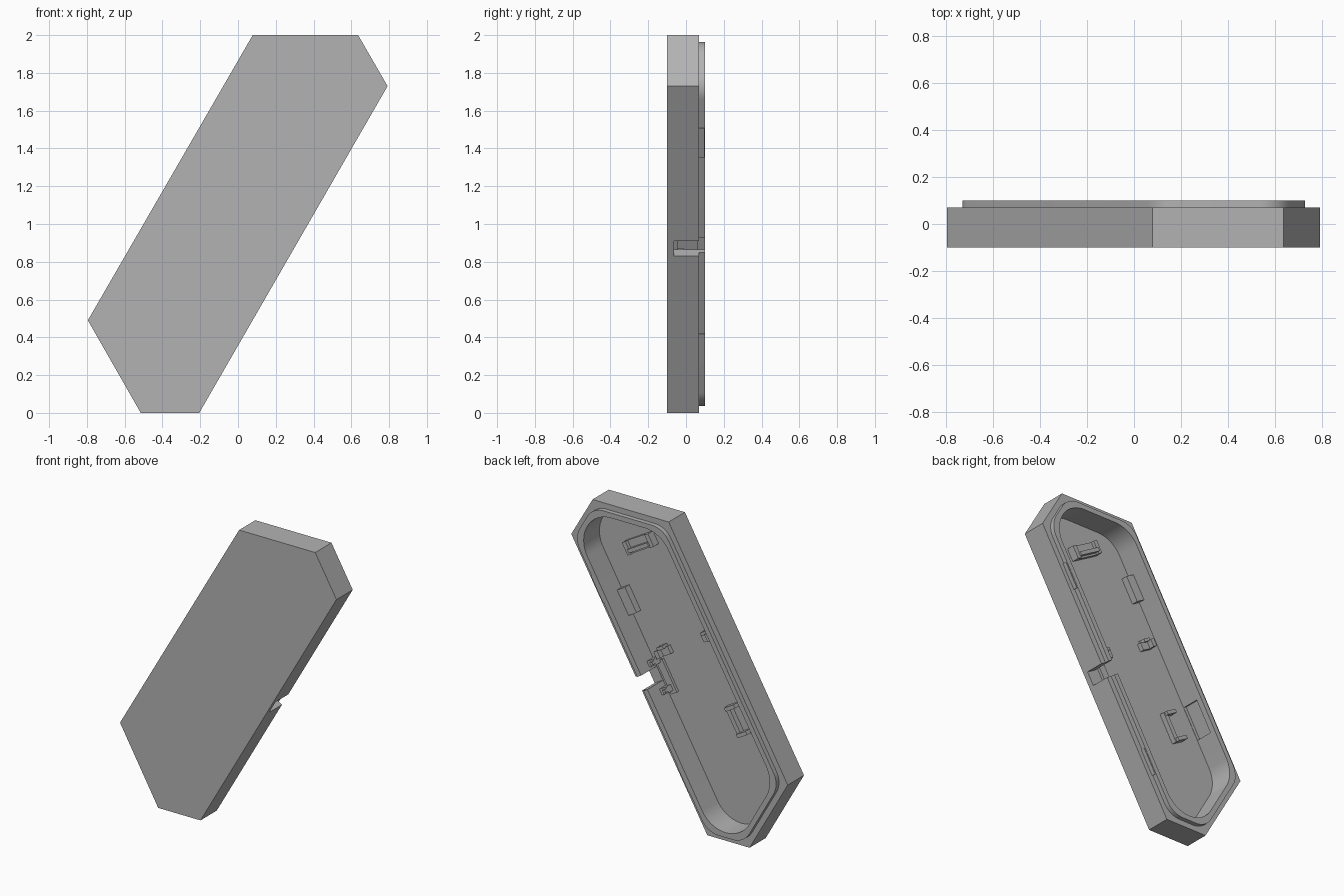
import bpy, bmesh, math
from mathutils import Vector, Matrix

cube = bpy.data.objects.get("Cube")
if cube:
    bpy.data.objects.remove(cube, do_unlink=True)

grey = bpy.data.materials.new("plain_grey")
grey.use_nodes = True
COLOR = (0.45, 0.45, 0.45, 1)
grey.diffuse_color = COLOR
grey.node_tree.nodes["Principled BSDF"].inputs["Base Color"].default_value = COLOR

# Case frame: first axis along the long edges, second across, third to the back
C, S = math.cos(math.radians(30)), 0.5
FRAME = Matrix(((S, C, 0, 0), (0, 0, 1, 0), (C, -S, 0, 0), (0, 0, 0, 1)))
FLOOR, RIM, TOP = -0.065, 0.07, 0.1
LEFT_EDGE, RIGHT_EDGE = -0.18, -0.935
MIDDLE = (LEFT_EDGE + RIGHT_EDGE) / 2

corners = [(-0.515, 0), (-0.205, 0), (0.792, 1.73), (0.636, 2), (0.078, 2), (-0.795, 0.49)]
outline = [Vector((S * x + C * z, C * x - S * z)) for x, z in corners]


def rounded(inset, radius, steps=10):
    """Inset the outline and round its corners (every corner is 120 degrees)."""
    pts = []
    for i, p in enumerate(outline):
        to_prev = (outline[i - 1] - p).normalized()
        to_next = (outline[(i + 1) % len(outline)] - p).normalized()
        inward = (to_prev + to_next).normalized()
        center = p + inward * ((inset + radius) / C)
        if radius == 0:
            pts.append(center)
            continue
        start = Vector((-inward.x, -inward.y))
        turn = 1 if to_next.x * to_prev.y - to_next.y * to_prev.x > 0 else -1
        for k in range(steps + 1):
            ang = turn * math.radians(60) * (k / steps - 0.5)
            pts.append(center + Matrix.Rotation(ang, 2) @ start * radius)
    return pts


def finish(name, bm):
    bm.transform(FRAME)
    bmesh.ops.recalc_face_normals(bm, faces=bm.faces)
    me = bpy.data.meshes.new(name)
    bm.to_mesh(me)
    bm.free()
    me.materials.append(grey)
    ob = bpy.data.objects.new(name, me)
    bpy.context.collection.objects.link(ob)
    return ob


def prism(name, pts, low, high):
    bm = bmesh.new()
    face = bm.faces.new([bm.verts.new((p[0], p[1], low)) for p in pts])
    ext = bmesh.ops.extrude_face_region(bm, geom=[face])
    verts = [v for v in ext["geom"] if isinstance(v, bmesh.types.BMVert)]
    bmesh.ops.translate(bm, verts=verts, vec=(0, 0, high - low))
    return finish(name, bm)


def block(name, a, b, length, width, low, high):
    pts = [(a + i * length / 2, b + j * width / 2)
           for i, j in ((-1, -1), (1, -1), (1, 1), (-1, 1))]
    return prism(name, pts, low, high)


def combine(target, other, operation):
    mod = target.modifiers.new(operation.lower(), "BOOLEAN")
    mod.object, mod.operation, mod.solver = other, operation, "EXACT"
    bpy.context.view_layer.objects.active = target
    bpy.ops.object.modifier_apply(modifier=mod.name)
    bpy.data.objects.remove(other, do_unlink=True)


# Shell with raised lip, hollowed from the back
case = prism("case_shell", rounded(0, 0), -0.1, RIM)
combine(case, prism("lip", rounded(0.037, 0.14), RIM - 0.02, TOP), "UNION")
combine(case, prism("cavity", rounded(0.07, 0.2), FLOOR, 0.2), "DIFFERENCE")

# Cable notch through the left wall
combine(case, block("notch", 0.902, LEFT_EDGE, 0.092, 0.2, FLOOR + 0.002, 0.2), "DIFFERENCE")

# Wall recess and round button hole in the right wall
combine(case, block("recess", 0.48, -0.855, 0.22, 0.06, FLOOR + 0.002, 0.06), "DIFFERENCE")
bm = bmesh.new()
bmesh.ops.create_cone(bm, cap_ends=True, segments=40, radius1=0.06, radius2=0.06, depth=0.2,
                      matrix=Matrix.Translation((0.477, RIGHT_EDGE, -0.005))
                      @ Matrix.Rotation(math.pi / 2, 4, "X"))
combine(case, finish("hole", bm), "DIFFERENCE")

bpy.ops.object.select_all(action="DESELECT")
case.select_set(True)
bpy.context.view_layer.objects.active = case
bpy.ops.object.shade_smooth_by_angle(angle=math.radians(25))

BASE = FLOOR - 0.005

# Snap tabs on the outside of the lip
for label, a in (("upper", 1.53), ("lower", 0.274)):
    block(label + "_snap_tab", a, LEFT_EDGE - 0.036, 0.175, 0.016, RIM - 0.002, TOP - 0.002)

# Mirrored pairs: wall pads and small hooked posts
for label, side in (("left", 1), ("right", -1)):
    block(label + "_wall_pad", 1.385, MIDDLE + side * 0.277, 0.17, 0.07, BASE, -0.02)
    block(label + "_post_foot", 1.02, MIDDLE + side * 0.185, 0.05, 0.09, BASE, -0.035)
    block(label + "_post", 1.02, MIDDLE + side * 0.215, 0.05, 0.03, BASE, 0.0)
    block(label + "_post_cheek", 1.05, MIDDLE + side * 0.185, 0.02, 0.05, BASE, -0.015)

# Upper clip: low base, back rib and two end stops
block("clip_base", 1.69, MIDDLE, 0.085, 0.22, BASE, -0.035)
block("clip_rib", 1.672, MIDDLE, 0.025, 0.17, BASE, 0.0)
for label, side in (("left", 1), ("right", -1)):
    block(label + "_clip_stop", 1.69, MIDDLE + side * 0.095, 0.085, 0.03, BASE, -0.012)

# Button bracket facing the round hole
block("bracket_back", 0.483, -0.655, 0.2, 0.03, BASE, -0.03)
for label, a in (("upper", 0.571), ("lower", 0.395)):
    block(label + "_bracket_arm", a, -0.69, 0.024, 0.08, BASE, -0.01)

# Cable holder beside the notch
block("cable_ledge", 0.87, -0.3, 0.22, 0.05, BASE, -0.046)
for label, a in (("upper", 0.985), ("lower", 0.8)):
    block(label + "_cable_post", a, -0.275, 0.04, 0.06, BASE, 0.0)
    block(label + "_cable_hook", a, -0.295, 0.02, 0.02, BASE, 0.025)
